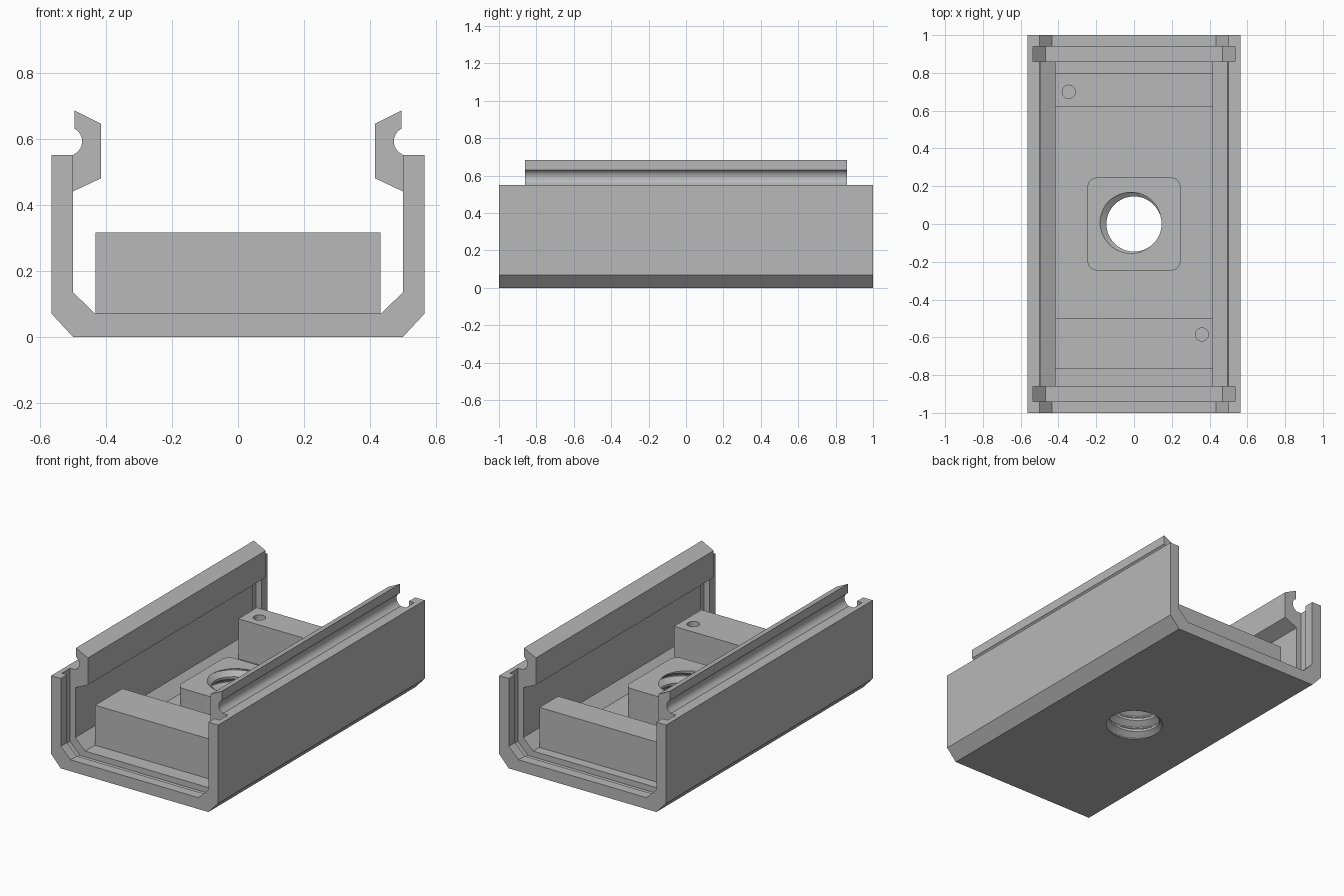
import bpy, bmesh, math

if "Cube" in bpy.data.objects:
    bpy.data.objects.remove(bpy.data.objects["Cube"], do_unlink=True)

# Single plain grey
grey = bpy.data.materials.new("plain_grey")
grey.use_nodes = True
COLOUR = (0.48, 0.48, 0.48, 1)
grey.diffuse_color = COLOUR
grey.node_tree.nodes["Principled BSDF"].inputs["Base Color"].default_value = COLOUR


def make_object(name, bm):
    bmesh.ops.recalc_face_normals(bm, faces=bm.faces)
    mesh = bpy.data.meshes.new(name)
    bm.to_mesh(mesh)
    bm.free()
    mesh.materials.append(grey)
    obj = bpy.data.objects.new(name, mesh)
    bpy.context.collection.objects.link(obj)
    return obj


def extrude(name, profile, y0, y1):
    """Sweep an x-z outline along y."""
    bm = bmesh.new()
    face = bm.faces.new([bm.verts.new((x, y0, z)) for x, z in profile])
    new = bmesh.ops.extrude_face_region(bm, geom=[face])["geom"]
    moved = [v for v in new if isinstance(v, bmesh.types.BMVert)]
    bmesh.ops.translate(bm, verts=moved, vec=(0, y1 - y0, 0))
    return make_object(name, bm)


def box(name, x, y0, y1, z0, z1):
    return extrude(name, [(-x, z0), (x, z0), (x, z1), (-x, z1)], y0, y1)


def mirrored(half):
    """Complete a right-hand outline with its reflection."""
    return half + [(-x, z) for x, z in reversed(half)]


def cut(target, cutter):
    mod = target.modifiers.new("cut", "BOOLEAN")
    mod.operation = "DIFFERENCE"
    mod.solver = "EXACT"
    mod.object = cutter
    bpy.context.view_layer.objects.active = target
    bpy.ops.object.modifier_apply(modifier=mod.name)


def discard(obj):
    bpy.data.objects.remove(obj, do_unlink=True)


def thread_cutter(z0, turns, pitch, r_min, r_max, sides=48):
    """Closed threaded rod built on a grid that climbs with the helix."""
    steps = [(0, r_min), (0.2, r_min), (0.55, r_max), (0.65, r_max)]
    k, rows = len(steps), len(steps) * turns
    bm = bmesh.new()
    grid = []
    for i in range(sides):
        a = math.tau * i / sides
        column = []
        for j in range(rows + 1):
            part, r = steps[j % k]
            z = z0 + pitch * (i / sides + j // k + part)
            column.append(bm.verts.new((r * math.cos(a), r * math.sin(a), z)))
        grid.append(column)
    for i in range(sides):
        shift = k if i == sides - 1 else 0
        a, b = grid[i], grid[(i + 1) % sides]
        for j in range(rows - shift):
            bm.faces.new((a[j], b[j + shift], b[j + shift + 1], a[j + 1]))
    # Close both ends with fans
    middle = z0 + pitch * turns / 2
    rim = [e for e in bm.edges if e.is_boundary]
    ends = [bm.verts.new((0, 0, z0 + pitch / 2)),
            bm.verts.new((0, 0, z0 + pitch * (turns + 0.5)))]
    for e in rim:
        bm.faces.new((*e.verts, ends[e.verts[0].co.z > middle]))
    return make_object("thread_cutter", bm)


# Channel: flat floor, chamfered corners and two walls
channel = extrude("channel", mirrored([
    (0.5, 0), (0.565, 0.07), (0.565, 0.55),
    (0.5, 0.55), (0.5, 0.135), (0.433, 0.07)]), -1, 1)

# End panel grooves running round the inside of the channel
for side in (-1, 1):
    slot = extrude("slot_cutter", mirrored([
        (0.468, 0.035), (0.535, 0.102), (0.535, 0.7)]),
        side * 0.9 - 0.04, side * 0.9 + 0.04)
    cut(channel, slot)
    discard(slot)

# Snap rails with a rounded outer groove
hollow = []
for n in range(13):
    a = math.radians(118 + n * 10.4)
    hollow.append((0.515 + 0.043 * math.cos(a), 0.592 + 0.043 * math.sin(a)))
rail = [(0.5, 0.44), (0.415, 0.48), (0.415, 0.645), (0.495, 0.685)] + hollow + [(0.5, 0.55)]
rails = []
for name, side in (("left_rail", 1), ("right_rail", -1)):
    rails.append(extrude(name, [(side * x, z) for x, z in rail], -0.86, 0.86))

# Cross blocks, each with a small blind hole
for name, y0, y1, hx, hy in (("front_block", -0.765, -0.5, 0.36, -0.585),
                             ("back_block", 0.62, 0.8, -0.345, 0.7)):
    block = box(name, 0.432, y0, y1, 0.07, 0.315)
    bm = bmesh.new()
    bmesh.ops.create_cone(bm, cap_ends=True, segments=32, radius1=0.035, radius2=0.035, depth=0.3)
    bmesh.ops.translate(bm, verts=bm.verts, vec=(hx, hy, 0.28))
    drill = make_object("drill_cutter", bm)
    cut(block, drill)
    discard(drill)
    rails.append(block)

# Central boss with rounded upright corners
boss = box("threaded_boss", 0.246, -0.246, 0.246, 0.07, 0.28)
bm = bmesh.new()
bm.from_mesh(boss.data)
upright = [e for e in bm.edges if abs(e.verts[0].co.z - e.verts[1].co.z) > 0.1]
bmesh.ops.bevel(bm, geom=upright, offset=0.05, segments=8, profile=0.5, affect="EDGES")
bm.to_mesh(boss.data)
bm.free()

# Threaded bore through boss and floor
pitch = 0.073
tap = thread_cutter(0.28 - 5.044 * pitch, 6, pitch, 0.146, 0.181)
for part in (boss, channel):
    cut(part, tap)
discard(tap)

# Smooth the curved faces, keep the edges sharp
bpy.ops.object.select_all(action="DESELECT")
for obj in rails + [boss, channel]:
    obj.select_set(True)
bpy.context.view_layer.objects.active = channel
bpy.ops.object.shade_smooth_by_angle(angle=math.radians(25))
